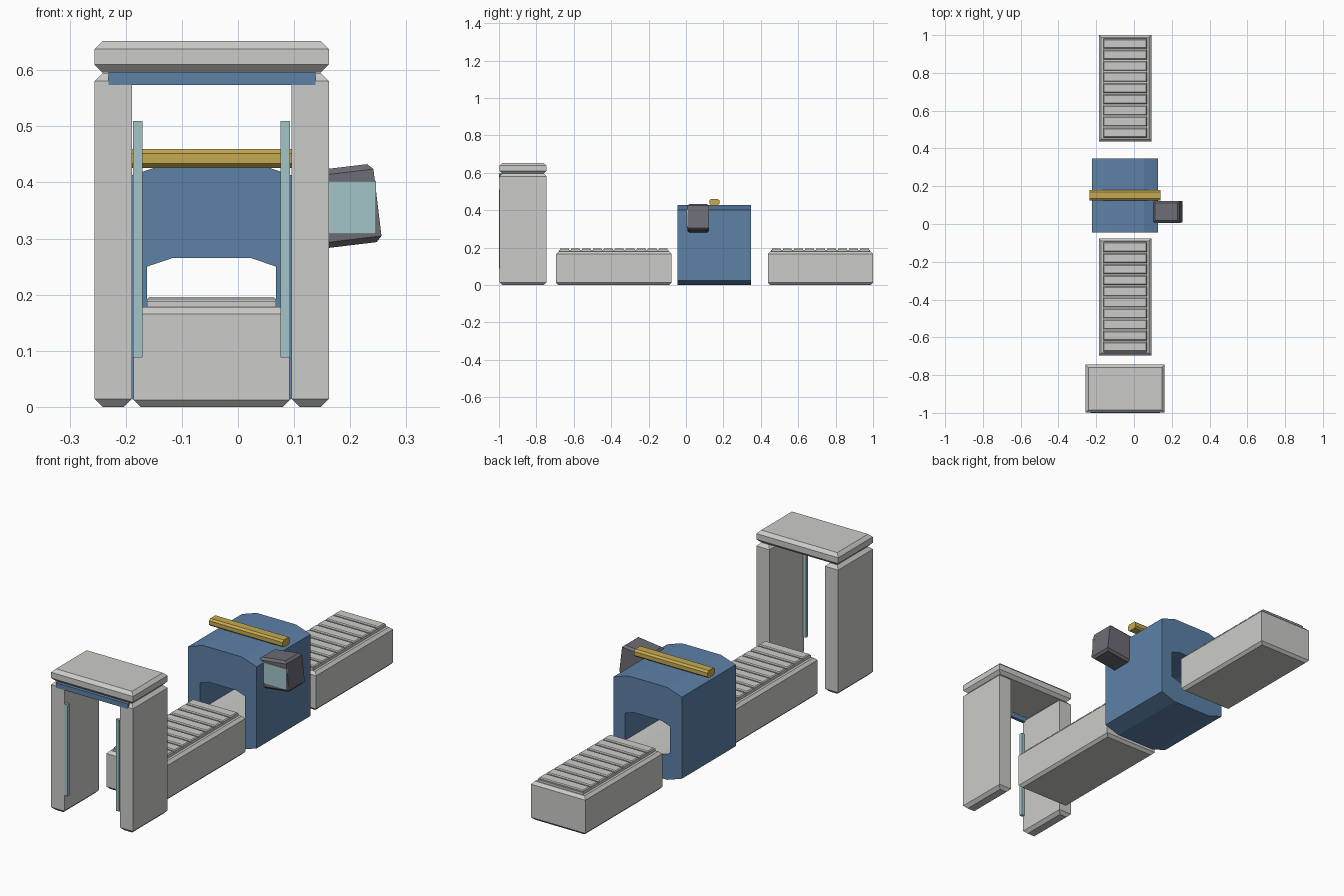
import bpy, bmesh
from mathutils import Matrix

cube = bpy.data.objects.get("Cube")
if cube:
    bpy.data.objects.remove(cube, do_unlink=True)


def material(name, rgb):
    m = bpy.data.materials.new(name)
    m.use_nodes = True
    m.diffuse_color = (*rgb, 1)
    m.node_tree.nodes["Principled BSDF"].inputs["Base Color"].default_value = (*rgb, 1)
    return m


GREY = material("light_grey", (0.6, 0.6, 0.58))
BLUE = material("steel_blue", (0.11, 0.22, 0.39))
TEAL = material("pale_teal", (0.37, 0.56, 0.58))
YELLOW = material("mustard_yellow", (0.56, 0.4, 0.08))
DARK = material("dark_grey", (0.15, 0.15, 0.175))

CX = -0.047  # centre line of the walkway


def finish(bm, name, *mats):
    bmesh.ops.recalc_face_normals(bm, faces=bm.faces)
    mesh = bpy.data.meshes.new(name)
    bm.to_mesh(mesh)
    bm.free()
    for m in mats:
        mesh.materials.append(m)
    ob = bpy.data.objects.new(name, mesh)
    bpy.context.collection.objects.link(ob)
    return ob


def add_block(bm, x, y, z, low=0.0, high=0.0):
    """Box with its bottom and top rims chamfered by low and high."""
    levels = [(z[0], low)]
    if low:
        levels.append((z[0] + low, 0))
    if high:
        levels.append((z[1] - high, 0))
    levels.append((z[1], high))
    rings = []
    for h, c in levels:
        corners = [(x[0] + c, y[0] + c), (x[1] - c, y[0] + c),
                   (x[1] - c, y[1] - c), (x[0] + c, y[1] - c)]
        rings.append([bm.verts.new((px, py, h)) for px, py in corners])
    for a, b in zip(rings, rings[1:]):
        for i in range(4):
            j = (i + 1) % 4
            bm.faces.new((a[i], a[j], b[j], b[i]))
    bm.faces.new(rings[0])
    bm.faces.new(rings[-1])


def block(name, mat, x, y, z, low=0.0, high=0.0):
    bm = bmesh.new()
    add_block(bm, x, y, z, low, high)
    return finish(bm, name, mat)


def octagon(cx, half, z0, z1, cut_x, cut_z):
    """Upright rectangle with cut corners, starting along the bottom edge."""
    l, r = cx - half, cx + half
    return [(l + cut_x, z0), (r - cut_x, z0), (r, z0 + cut_z), (r, z1 - cut_z),
            (r - cut_x, z1), (l + cut_x, z1), (l, z1 - cut_z), (l, z0 + cut_z)]


# Walk-through gate
GATE_Y = (-0.998, -0.745)
for side, label in ((-1, "right"), (1, "left")):
    post = sorted((CX + side * 0.142, CX + side * 0.209))
    block("gate_post_" + label, GREY, post, GATE_Y, (0, 0.595), 0.0145, 0.0145)
    strip = sorted((CX + side * 0.123, CX + side * 0.14))
    block("gate_light_strip_" + label, TEAL, strip, (-1, -0.985), (0.088, 0.51))
block("gate_lintel", GREY, (CX - 0.209, CX + 0.209), GATE_Y, (0.596, 0.652), 0.0145, 0.0145)
block("gate_sign_bar", BLUE, (CX - 0.184, CX + 0.185), (-1, -0.985), (0.574, 0.597))


# Conveyors: chamfered base, belt bed and a row of slats
def conveyor(label, y0, y1, count):
    block(label + "_conveyor_base", GREY, (CX - 0.139, CX + 0.139), (y0, y1),
          (0, 0.178), 0.0125, 0.0125)
    start, end = y0 + 0.016, y1 - 0.016
    block(label + "_conveyor_bed", GREY, (CX - 0.115, CX + 0.115), (start, end), (0.17, 0.188))
    bm = bmesh.new()
    pitch = (end - start) / count
    for i in range(count):
        y = start + pitch * i
        add_block(bm, (CX - 0.115, CX + 0.115), (y + pitch * 0.08, y + pitch * 0.92),
                  (0.186, 0.196), 0, 0.004)
    finish(bm, label + "_conveyor_slats", GREY)


conveyor("front", -0.695, -0.077, 10)
conveyor("back", 0.438, 1.0, 9)

# Scanner housing: cut-corner tube with a grey tunnel floor
bm = bmesh.new()
outer = octagon(CX, 0.175, 0, 0.427, 0.075, 0.025)
inner = octagon(CX, 0.115, 0.11, 0.265, 0.044, 0.015)
loops = [[bm.verts.new((x, y, z)) for x, z in prof]
         for prof in (outer, inner) for y in (-0.046, 0.347)]
out_f, out_b, in_f, in_b = loops
for i in range(8):
    j = (i + 1) % 8
    for a, b in ((out_f, out_b), (in_f, in_b), (out_f, in_f), (out_b, in_b)):
        face = bm.faces.new((a[i], a[j], b[j], b[i]))
        if a is in_f and i in (0, 1, 7):
            face.material_index = 1
finish(bm, "scanner_housing", BLUE, GREY)

# Yellow bar across the scanner, eight-sided
bm = bmesh.new()
section = octagon(0.152, 0.027, 0.426, 0.46, 0.009, 0.008)
ends = [[bm.verts.new((x, y, z)) for y, z in section] for x in (-0.235, 0.14)]
for i in range(8):
    j = (i + 1) % 8
    bm.faces.new((ends[0][i], ends[0][j], ends[1][j], ends[1][i]))
for end in ends:
    bm.faces.new(end)
finish(bm, "scanner_top_bar", YELLOW)

# Tilted monitor on the side of the scanner
monitor = block("monitor_case", DARK, (-0.07, 0.07), (-0.057, 0.057), (-0.07, 0.07), 0.01, 0.01)
monitor.data.transform(Matrix.Translation((0.179, 0.065, 0.356)) @ Matrix.Rotation(-0.12, 4, 'Y'))
block("monitor_screen", TEAL, (0.125, 0.246), (0.004, 0.012), (0.308, 0.403))
